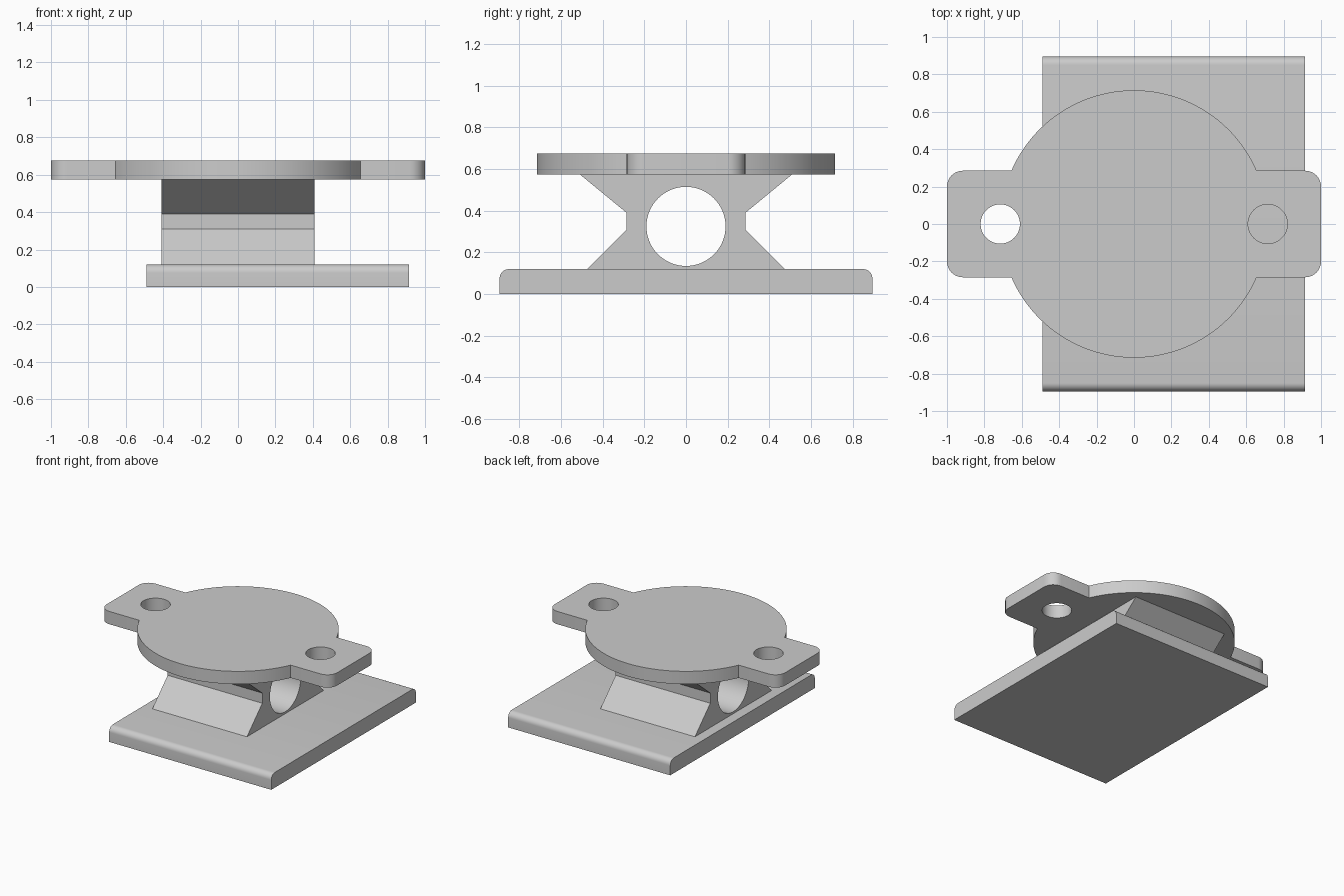
import bpy
import bmesh
from math import pi, cos, sin, asin, radians
from mathutils import Matrix, Vector

cube = bpy.data.objects.get("Cube")
if cube:
    bpy.data.objects.remove(cube, do_unlink=True)

grey = bpy.data.materials.new("light grey")
grey.use_nodes = True
COLOUR = (0.6, 0.6, 0.6, 1)
grey.diffuse_color = COLOUR
grey.node_tree.nodes["Principled BSDF"].inputs["Base Color"].default_value = COLOUR


def arc(cx, cy, r, start, end, steps):
    """Points along an arc, both ends included."""
    angles = [start + (end - start) * i / steps for i in range(steps + 1)]
    return [(cx + r * cos(a), cy + r * sin(a)) for a in angles]


def circle(cx, cy, r, steps=64):
    return arc(cx, cy, r, 0, 2 * pi, steps)[:-1]


def extrude_profile(name, loops, low, high, along_x=False):
    """Fill an outline with holes and extrude it along z, or along x."""
    bm = bmesh.new()
    for loop in loops:
        verts = [bm.verts.new((u, v, low)) for u, v in loop]
        for a, b in zip(verts, verts[1:] + verts[:1]):
            bm.edges.new((a, b))
    bmesh.ops.triangle_fill(bm, edges=bm.edges[:], use_beauty=True, normal=(0, 0, 1))
    top = bmesh.ops.extrude_face_region(bm, geom=bm.faces[:], use_keep_orig=True)["geom"]
    bmesh.ops.translate(bm, verts=[g for g in top if isinstance(g, bmesh.types.BMVert)],
                        vec=Vector((0, 0, high - low)))
    if along_x:
        # Profile (u, v) becomes (y, z)
        bm.transform(Matrix(((0, 0, 1, 0), (1, 0, 0, 0), (0, 1, 0, 0), (0, 0, 0, 1))))
    bmesh.ops.recalc_face_normals(bm, faces=bm.faces[:])
    mesh = bpy.data.meshes.new(name)
    bm.to_mesh(mesh)
    bm.free()
    mesh.materials.append(grey)
    obj = bpy.data.objects.new(name, mesh)
    bpy.context.collection.objects.link(obj)
    bpy.ops.object.select_all(action="DESELECT")
    obj.select_set(True)
    bpy.context.view_layer.objects.active = obj
    bpy.ops.object.shade_smooth_by_angle(angle=radians(25))
    return obj


# Base slab with rounded upper edges at front and back
BASE_TOP, HALF_DEPTH, ROUND = 0.12, 0.895, 0.045
base = [(-HALF_DEPTH, 0), (HALF_DEPTH, 0)]
base += arc(HALF_DEPTH - ROUND, BASE_TOP - ROUND, ROUND, 0, pi / 2, 8)
base += arc(ROUND - HALF_DEPTH, BASE_TOP - ROUND, ROUND, pi / 2, pi, 8)
extrude_profile("base_plate", [base], -0.49, 0.915, along_x=True)

# Waisted pedestal with a round bore running left to right
PLATE_LOW, PLATE_HIGH = 0.575, 0.675
side = [(0.475, BASE_TOP), (0.285, 0.31), (0.285, 0.39), (0.51, PLATE_LOW)]
pedestal = side + [(-y, z) for y, z in reversed(side)]
extrude_profile("pedestal", [pedestal, circle(0, 0.325, 0.19)], -0.41, 0.41, along_x=True)

# Round top plate with two rounded, drilled ears
RADIUS, EAR, CORNER = 0.715, 0.285, 0.085
meet = asin(EAR / RADIUS)
half = arc(1 - CORNER, CORNER - EAR, CORNER, -pi / 2, 0, 8)
half += arc(1 - CORNER, EAR - CORNER, CORNER, 0, pi / 2, 8)
half += arc(0, 0, RADIUS, meet, pi - meet, 48)
plate = half + [(-x, -y) for x, y in half]
holes = [circle(s * 0.715, 0, 0.105, 48) for s in (-1, 1)]
extrude_profile("top_plate", [plate] + holes, PLATE_LOW, PLATE_HIGH)
